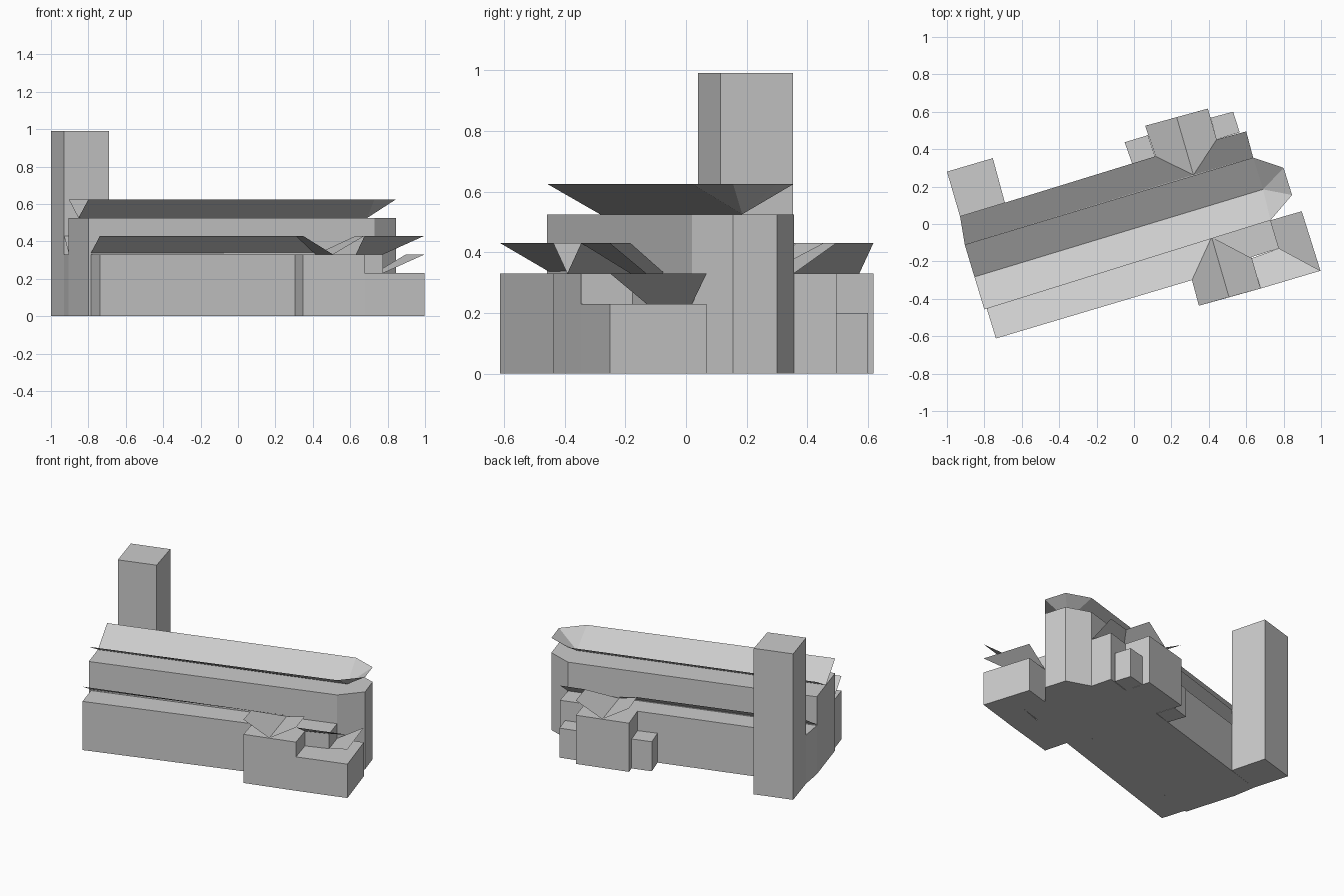
import bpy

if "Cube" in bpy.data.objects:
    bpy.data.objects.remove(bpy.data.objects["Cube"])


def mesh_object(name, verts, faces):
    me = bpy.data.meshes.new(name)
    me.from_pydata(verts, [], faces)
    me.update()
    ob = bpy.data.objects.new(name, me)
    bpy.context.collection.objects.link(ob)
    return ob


def block(name, outline, height):
    """Straight walls over a counter-clockwise ground outline."""
    n = len(outline)
    verts = [(x, y, z) for z in (0, height) for x, y in outline]
    faces = [(i, (i + 1) % n, (i + 1) % n + n, i + n) for i in range(n)]
    faces += [tuple(reversed(range(n))), tuple(range(n, 2 * n))]
    return mesh_object(name, verts, faces)


def roof(name, low, high, low_z, high_z, faces):
    """Open sloping sheets: low valley points first, then raised eave points."""
    verts = [(x, y, low_z) for x, y in low] + [(x, y, high_z) for x, y in high]
    return mesh_object(name, verts, faces)


# nave with its polygonal east end
nave = [(-.905, -.11), (-.80, -.457), (.73, .02), (.845, .155), (.80, .30), (.637, .355)]
block("nave", nave, .525)
roof("nave_roof", [(-.853, -.283), (.69, .185)], nave, .525, .625,
     [(0, 1, 7, 2), (3, 4, 1, 0), (4, 5, 1), (5, 6, 1), (6, 7, 1)])

# tower
block("tower", [(-.93, .04), (-.69, .113), (-.755, .352), (-1, .28)], .99)

# side aisles
block("south_aisle", [(-.787, -.453), (-.738, -.612), (.775, -.13), (.73, .02)], .33)
block("north_aisle", [(-.905, -.11), (.637, .355), (.60, .495), (-.93, .04)], .33)

# transepts
S_APEX, N_APEX = (.415, -.07), (.318, .262)
south_eaves = [(.31, -.30), (.347, -.437), (.677, -.345), (.63, -.183)]
north_eaves = [(.442, .452), (.395, .617), (.06, .525), (.115, .362)]
block("south_transept", south_eaves + [(.585, -.025), (.27, -.123)], .33)
block("north_transept", north_eaves + [(.16, .212), (.48, .31)], .33)
for name, apex, fold, eaves in (("south", S_APEX, (.508, -.391), south_eaves),
                                ("north", N_APEX, (.228, .571), north_eaves)):
    roof(name + "_transept_roof", [apex, fold], eaves, .33, .43,
         [(0, 2, 3, 1), (0, 1, 4, 5)])

# aisle roofs, meeting the transepts at the apex points
roof("south_aisle_roof", [(-.787, -.453), S_APEX], [(-.738, -.612), (.31, -.30)],
     .337, .43, [(0, 2, 3, 1)])
roof("north_aisle_roof_west", [(-.905, -.11), N_APEX], [(-.93, .04), (.115, .362)],
     .337, .43, [(0, 1, 3, 2)])
roof("north_aisle_roof_east", [N_APEX, (.637, .355)], [(.442, .452), (.60, .495)],
     .33, .43, [(0, 1, 3, 2)])

# low annex wrapped around the south-east corner
block("corner_annex", [(.63, -.183), (.677, -.345), (.997, -.25), (.897, .068),
                       (.73, .02), (.775, -.13)], .23)
roof("annex_east_roof", [(.73, .02), (.775, -.13)], [(.897, .068), (.997, -.25)],
     .23, .33, [(0, 1, 3, 2)])
roof("annex_south_roof", [(.63, -.183), (.775, -.13)], [(.677, -.345), (.997, -.25)],
     .33, .43, [(0, 2, 3, 1)])

# small porches beside the north transept
block("west_porch", [(-.007, .315), (.115, .355), (.075, .475), (-.05, .437)], .20)
block("east_porch", [(.442, .452), (.565, .49), (.53, .60), (.41, .568)], .20)
